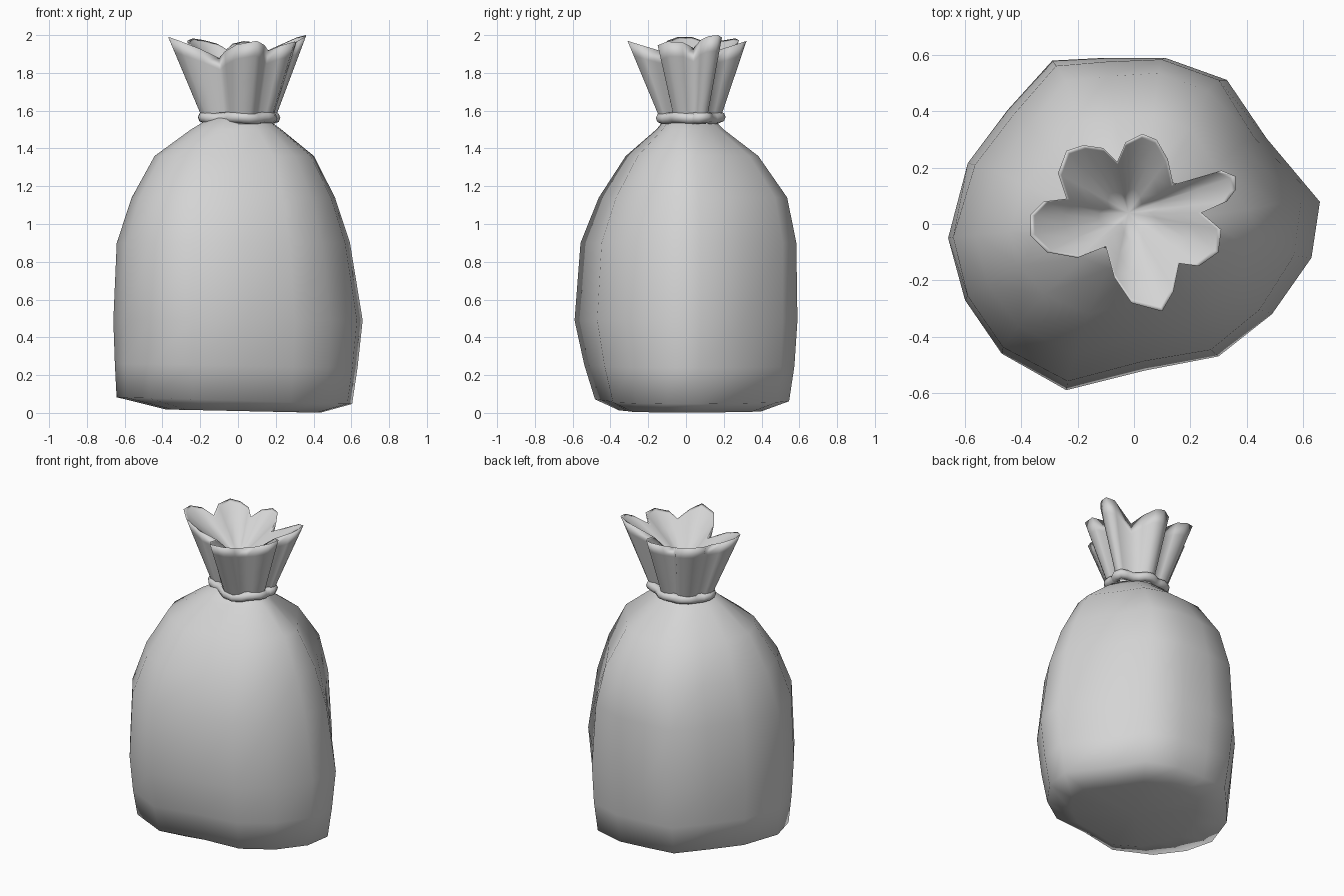
import bpy, bmesh, math
from mathutils import Vector

if "Cube" in bpy.data.objects:
    bpy.data.objects.remove(bpy.data.objects["Cube"])

GREY = (0.66, 0.66, 0.66, 1)
grey = bpy.data.materials.new("sack_grey")
grey.use_nodes = True
grey.diffuse_color = GREY
grey.node_tree.nodes["Principled BSDF"].inputs["Base Color"].default_value = GREY


def loft(name, rings, start=None, end=None, loop=False):
    """Skin a stack of equal-sized rings, with optional pole points as caps."""
    bm = bmesh.new()
    rows = [[bm.verts.new(p) for p in ring] for ring in rings]
    n = len(rows[0])
    pairs = list(zip(rows, rows[1:]))
    if loop:
        pairs.append((rows[-1], rows[0]))
    for low, high in pairs:
        for i in range(n):
            j = (i + 1) % n
            bm.faces.new((low[i], low[j], high[j], high[i]))
    for pole, row in ((start, rows[0]), (end, rows[-1])):
        if pole is not None:
            tip = bm.verts.new(pole)
            for i in range(n):
                bm.faces.new((row[i], row[(i + 1) % n], tip))
    bmesh.ops.recalc_face_normals(bm, faces=bm.faces)
    mesh = bpy.data.meshes.new(name)
    bm.to_mesh(mesh)
    bm.free()
    for face in mesh.polygons:
        face.use_smooth = True
    mesh.materials.append(grey)
    obj = bpy.data.objects.new(name, mesh)
    bpy.context.collection.objects.link(obj)
    return obj


# Sack body: one lumpy outline, stretched to each level's extents
belly = [(.66, .08), (.47, .31), (.33, .52), (.11, .6), (-.1, .6), (-.29, .59),
         (-.45, .41), (-.59, .22), (-.66, -.05), (-.6, -.27), (-.47, -.46),
         (-.24, -.59), (.04, -.52), (.3, -.47), (.49, -.32), (.63, -.12)]
# z, left x, right x, front y, back y, tilt up to the left, corner bulge
levels = [(.01, .38, .44, .36, .4, .008, 0), (.065, .64, .6, .48, .54, .018, .03),
          (.25, .65, .63, .54, .57, .01, .02), (.49, .66, .66, .6, .59, 0, 0),
          (.9, .64, .59, .56, .58, 0, .02), (1.14, .56, .51, .46, .53, 0, .03),
          (1.36, .44, .4, .32, .38, 0, .02), (1.5, .25, .23, .16, .2, 0, 0),
          (1.56, .15, .15, .11, .14, 0, 0)]
rings = []
for z, x0, x1, y0, y1, tilt, bulge in levels:
    ring = []
    for x, y in belly:
        a = math.atan2(y, x)
        side = -1 if x < 0 < y else 1
        k = 1 + side * bulge * abs(math.sin(2 * a))
        ring.append((k * x / .66 * (x1 if x > 0 else x0),
                     k * y / .6 * (y1 if y > 0 else y0),
                     z - tilt * math.cos(a)))
    rings.append(ring)
loft("sack_body", rings, start=(0, 0, .015), end=(0, .02, 1.57))

# Gathered mouth: petal-shaped rim, drawn in at the neck
rim = [(.36, .12), (.36, .17), (.31, .19), (.14, .14), (.12, .23), (.08, .3),
       (.03, .32), (-.03, .29), (-.06, .22), (-.11, .27), (-.18, .28),
       (-.24, .26), (-.27, .18), (-.24, .09), (-.32, .08), (-.37, .03),
       (-.37, -.04), (-.31, -.1), (-.2, -.12), (-.1, -.08), (-.07, -.19),
       (-.01, -.28), (.1, -.31), (.14, -.24), (.16, -.14), (.23, -.15),
       (.3, -.1), (.31, -.02), (.24, .04), (.33, .08)]
top = [Vector((x, y, min(2, 1.82 + .46 * math.hypot(x, y)))) for x, y in rim]
neck = []
for x, y in rim:
    r = math.hypot(x, y)
    k = .335 * r ** .6 / r
    neck.append(Vector((x * k + .008, y * k * .9 + .02, 1.53)))


def between(t):
    return [a.lerp(b, t) for a, b in zip(neck, top)]


# The inside is a shallow bowl that sinks from the lip to the middle
bowl = Vector((-.02, .04, 1.73))


def inside(t):
    return [p.lerp(bowl, t) for p in top]


loft("gathered_mouth",
     [between(0), between(.2), between(.52), between(.82), between(1),
      inside(.05), inside(.35), inside(.7)], end=bowl)

# Tie band: a tube following the folds of the neck
n = len(neck)
path = [(neck[i - 1] + neck[i] * 2 + neck[(i + 1) % n]) / 4 for i in range(n)]
band = []
for i, p in enumerate(path):
    tangent = path[(i + 1) % n] - path[i - 1]
    out = Vector((tangent.y, -tangent.x, 0)).normalized()
    centre = p + out * .012 + Vector((0, 0, .032 + .004 * math.sin(i * 1.3)))
    band.append([centre + out * .03 * math.cos(a) + Vector((0, 0, .03 * math.sin(a)))
                 for a in (math.tau * s / 8 for s in range(8))])
loft("tie_band", band, loop=True)
